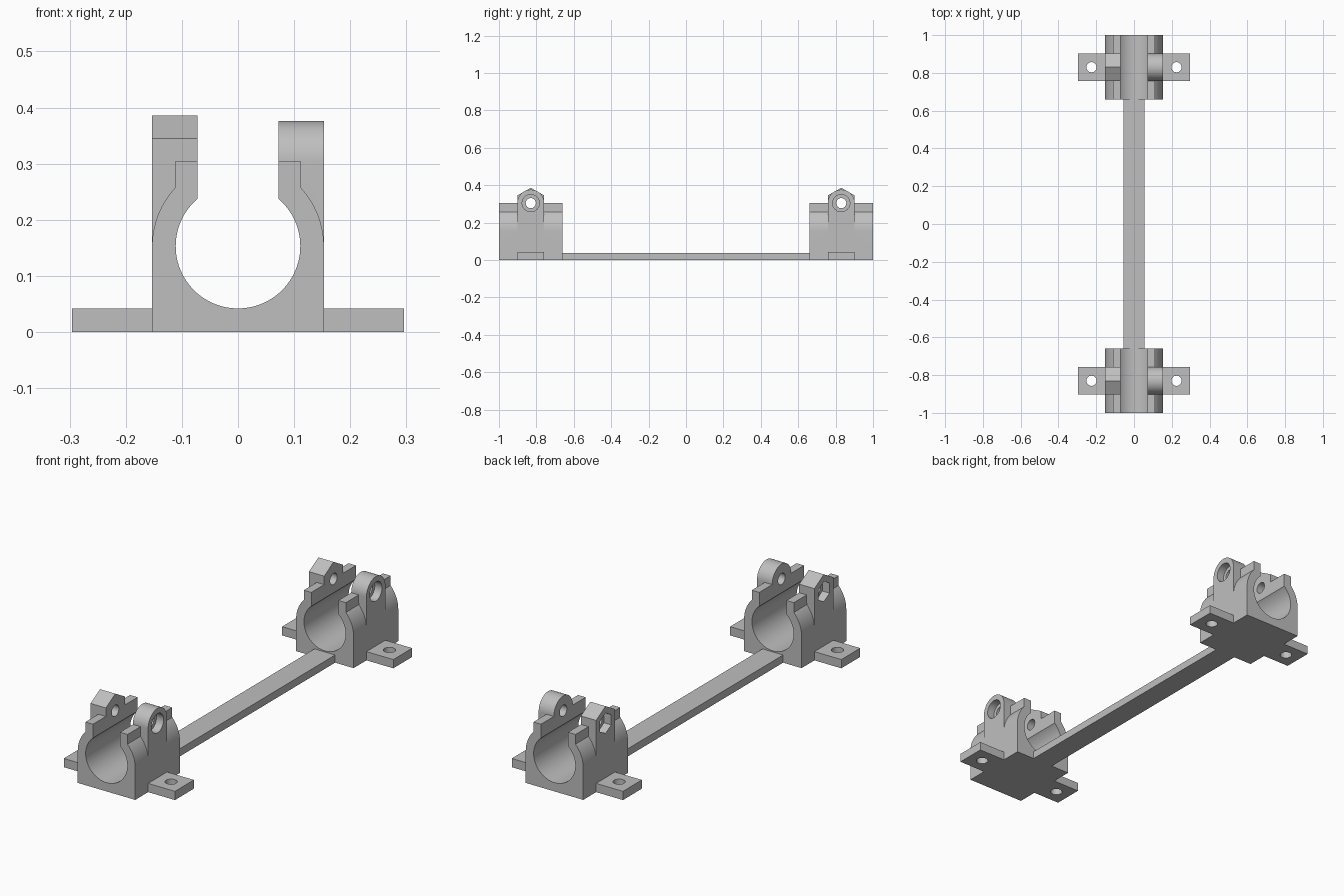
import bpy, bmesh, math

if "Cube" in bpy.data.objects:
    bpy.data.objects.remove(bpy.data.objects["Cube"])

grey = bpy.data.materials.new("light grey plastic")
grey.diffuse_color = (0.52, 0.52, 0.52, 1)
grey.use_nodes = True
grey.node_tree.nodes["Principled BSDF"].inputs["Base Color"].default_value = grey.diffuse_color

YC = 0.83          # clamp centre along y
BORE_Z = 0.153     # bearing axis height
BOLT_Z = 0.304     # clamping bolt height


def prism(name, pts, axis, a, b):
    """Extrude a 2D outline along an axis from a to b."""
    place = {'x': lambda u, v, t: (t, u, v),
             'y': lambda u, v, t: (u, t, v),
             'z': lambda u, v, t: (u, v, t)}[axis]
    bm = bmesh.new()
    low = [bm.verts.new(place(u, v, a)) for u, v in pts]
    high = [bm.verts.new(place(u, v, b)) for u, v in pts]
    bm.faces.new(low)
    bm.faces.new(high)
    n = len(pts)
    for i in range(n):
        j = (i + 1) % n
        bm.faces.new((low[i], low[j], high[j], high[i]))
    bmesh.ops.recalc_face_normals(bm, faces=bm.faces)
    me = bpy.data.meshes.new(name)
    bm.to_mesh(me)
    bm.free()
    me.materials.append(grey)
    ob = bpy.data.objects.new(name, me)
    bpy.context.collection.objects.link(ob)
    return ob


def arc(u, v, r, a0, a1, n):
    """Points on an arc, angles in degrees, both ends included."""
    return [(u + r * math.cos(math.radians(a0 + (a1 - a0) * i / n)),
             v + r * math.sin(math.radians(a0 + (a1 - a0) * i / n))) for i in range(n + 1)]


def ring(u, v, r, n, start=0):
    return arc(u, v, r, start, start + 360, n)[:-1]


def rect(u0, v0, u1, v1):
    return [(u0, v0), (u1, v0), (u1, v1), (u0, v1)]


def boolean(target, other, op):
    """Apply a boolean and remove the helper."""
    other.hide_render = True
    mod = target.modifiers.new("boolean", 'BOOLEAN')
    mod.operation = op
    mod.solver = 'EXACT'
    mod.object = other
    bpy.ops.object.select_all(action='DESELECT')
    bpy.context.view_layer.objects.active = target
    target.select_set(True)
    bpy.ops.object.modifier_apply(modifier=mod.name)
    bpy.data.objects.remove(other)


def smooth(ob):
    bpy.ops.object.select_all(action='DESELECT')
    bpy.context.view_layer.objects.active = ob
    ob.select_set(True)
    bpy.ops.object.shade_smooth_by_angle(angle=math.radians(25))


# Clamp body: half outline with rounded shoulder, lip and mouth, mirrored in x
half = [(0.153, 0)] + arc(0, BORE_Z, 0.153, 0, 42.9, 16) + \
       [(0.112, 0.304), (0.072, 0.304), (0.072, 0.15)]
outline = half + [(-x, z) for x, z in reversed(half)]
clamp = prism("front_clamp", outline, 'y', -1, -0.66)

# Screw tabs, hexagonal nut boss on the left, round bolt boss on the right
y0, y1 = -YC - 0.072, -YC + 0.072
boolean(clamp, prism("tabs", rect(-0.296, y0, 0.296, y1), 'z', 0, 0.042), 'UNION')
nut_boss = [(y0, 0.12), (y1, 0.12), (y1, 0.345), (-YC, 0.386), (y0, 0.345)]
boolean(clamp, prism("nut_boss", nut_boss, 'x', -0.153, -0.072), 'UNION')
bolt_boss = [(y0, 0.12), (y1, 0.12)] + arc(-YC, BOLT_Z, 0.072, 0, 180, 32)
boolean(clamp, prism("bolt_boss", bolt_boss, 'x', 0.072, 0.153), 'UNION')

# Bearing bore, bolt hole, bolt head recess, nut trap and tab holes
cutters = [
    prism("bore", ring(0, BORE_Z, 0.111, 96), 'y', -1.1, -0.5),
    prism("bolt_hole", ring(-YC, BOLT_Z, 0.027, 32), 'x', -0.3, 0.3),
    prism("head_recess", ring(-YC, BOLT_Z, 0.046, 40), 'x', 0.115, 0.3),
    prism("nut_trap", ring(-YC, BOLT_Z, 0.049, 6, 30), 'x', -0.3, -0.115),
    prism("left_hole", ring(-0.225, -YC, 0.027, 32), 'z', -0.1, 0.1),
    prism("right_hole", ring(0.225, -YC, 0.027, 32), 'z', -0.1, 0.1),
]
for c in cutters:
    boolean(clamp, c, 'DIFFERENCE')
smooth(clamp)

# Second, identical clamp at the back
back = clamp.copy()
back.data = clamp.data.copy()
back.name = "back_clamp"
back.location.y = 2 * YC
bpy.context.collection.objects.link(back)

# Flat bar joining the clamps
prism("connecting_bar", rect(-0.055, -0.66, 0.055, 0.66), 'z', 0, 0.037)
